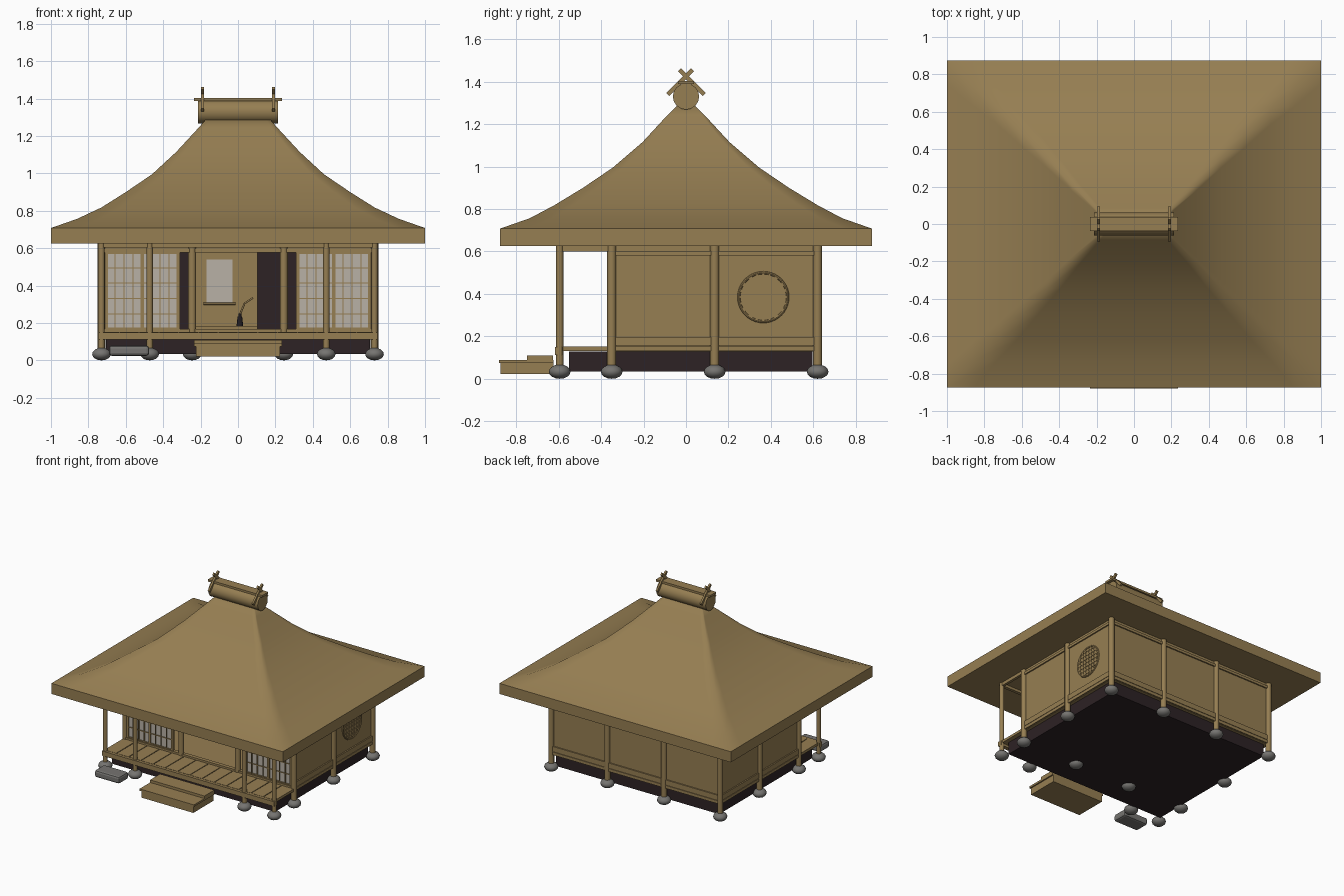
import bpy
import bmesh
import math
from mathutils import Matrix, Vector

default_cube = bpy.data.objects.get("Cube")
if default_cube:
    bpy.data.objects.remove(default_cube, do_unlink=True)


def make_material(name, red, green, blue):
    material = bpy.data.materials.new(name)
    material.use_nodes = True
    colour = (red, green, blue, 1)
    material.diffuse_color = colour
    material.node_tree.nodes["Principled BSDF"].inputs["Base Color"].default_value = colour
    return material


wood = make_material("straw brown", 0.305, 0.21, 0.085)
shadow = make_material("dark umber", 0.026, 0.016, 0.018)
paper = make_material("rice paper", 0.48, 0.44, 0.38)
stone = make_material("grey stone", 0.18, 0.175, 0.165)
ink = make_material("black glaze", 0.014, 0.011, 0.013)


def finish(name, bm, material, smooth_angle=None):
    """Turn a bmesh into a named object with one colour."""
    mesh = bpy.data.meshes.new(name)
    bmesh.ops.recalc_face_normals(bm, faces=bm.faces)
    bm.to_mesh(mesh)
    bm.free()
    mesh.materials.append(material)
    part = bpy.data.objects.new(name, mesh)
    bpy.context.collection.objects.link(part)
    if smooth_angle:
        bpy.ops.object.select_all(action="DESELECT")
        part.select_set(True)
        bpy.context.view_layer.objects.active = part
        bpy.ops.object.shade_smooth_by_angle(angle=math.radians(smooth_angle))
    return part


def add_box(bm, xs, ys, zs, turn=None):
    """Box between pairs of limits, optionally turned about its centre."""
    spans = (xs, ys, zs)
    centre = Vector([(low + high) / 2 for low, high in spans])
    size = [high - low for low, high in spans]
    matrix = Matrix.Translation(centre) @ (turn or Matrix()) @ Matrix.Diagonal(size + [1])
    bmesh.ops.create_cube(bm, size=1, matrix=matrix)


def box(name, xs, ys, zs, material=wood):
    bm = bmesh.new()
    add_box(bm, xs, ys, zs)
    return finish(name, bm, material)


def add_rod(bm, start, end, radius, tip=None, sides=16):
    start, end = Vector(start), Vector(end)
    axis = end - start
    matrix = Matrix.Translation((start + end) / 2) @ axis.to_track_quat("Z", "Y").to_matrix().to_4x4()
    bmesh.ops.create_cone(bm, cap_ends=True, segments=sides, radius1=radius,
                          radius2=radius if tip is None else tip,
                          depth=axis.length, matrix=matrix)


def rod(name, start, end, radius, material=wood, tip=None):
    bm = bmesh.new()
    add_rod(bm, start, end, radius, tip)
    return finish(name, bm, material, 40)


# Main levels and grid lines of the house
EAVE, FLOOR, SIDE = 0.625, 0.155, 0.73
FRONT, MIDDLE, BACK, PORCH, BAY = -0.35, 0.135, 0.62, -0.595, 0.245

# Thatched roof: rectangular rings lofted upwards, with a flat underside
rings = [(1, 0.875, EAVE), (1, 0.875, 0.708), (0.86, 0.735, 0.757), (0.73, 0.62, 0.818),
         (0.6, 0.485, 0.9), (0.46, 0.345, 0.995), (0.33, 0.205, 1.115),
         (0.21, 0.085, 1.245), (0.175, 0.045, 1.285)]
STEPS = 14
bm = bmesh.new()
loops = []
corners = [(-1, -1), (1, -1), (1, 1), (-1, 1)]
for half_x, half_y, height in rings:
    loop = []
    for i, (ax, ay) in enumerate(corners):
        bx, by = corners[(i + 1) % 4]
        for s in range(STEPS):
            t = s / STEPS
            loop.append(bm.verts.new(((ax + (bx - ax) * t) * half_x,
                                      (ay + (by - ay) * t) * half_y, height)))
    loops.append(loop)
for lower, upper in zip(loops, loops[1:]):
    for i in range(len(lower)):
        j = (i + 1) % len(lower)
        bm.faces.new((lower[i], lower[j], upper[j], upper[i]))
bm.faces.new(loops[0])
bm.faces.new(loops[-1])
finish("thatched_roof", bm, wood, 66)

# Ridge roll, cap board and crossed poles
rod("ridge_roll", (-0.213, 0, 1.33), (0.213, 0, 1.33), 0.062)
box("ridge_cap_board", (-0.235, 0.235), (-0.037, 0.037), (1.388, 1.404))
bm = bmesh.new()
for x in (-0.19, 0.19):
    for lean in (-1, 1):
        turn = Matrix.Rotation(math.radians(45 * lean), 4, "X")
        y = 0.028 * lean
        add_box(bm, (x - 0.007, x + 0.007), (y - 0.01, y + 0.01), (1.315, 1.48), turn)
finish("ridge_cross_poles", bm, wood)

# Posts, each on a rounded footing stone
wall_posts = [(x, y) for x in (-SIDE, SIDE) for y in (FRONT, MIDDLE, BACK)]
wall_posts += [(x, y) for x in (-BAY, BAY) for y in (FRONT, BACK)]
porch_posts = [(x, PORCH) for x in (-SIDE, -0.472, 0.472, SIDE)]
posts, footings = bmesh.new(), bmesh.new()
for spots, radius in ((wall_posts, 0.021), (porch_posts, 0.017)):
    for x, y in spots:
        add_rod(posts, (x, y, 0.05), (x, y, EAVE), radius)
        squash = Matrix.Translation((x, y, 0.034)) @ Matrix.Diagonal((1, 1, 0.66, 1))
        bmesh.ops.create_uvsphere(footings, u_segments=14, v_segments=8, radius=0.051, matrix=squash)
finish("posts", posts, wood, 40)
finish("footing_stones", footings, stone, 40)

# Dark underfloor and room floor
box("underfloor", (-0.705, 0.705), (-0.55, 0.597), (0.035, 0.13), shadow)
box("room_floor", (-0.72, 0.72), (FRONT - 0.01, BACK - 0.01), (0.13, FLOOR))

# Outer walls with rails at top and bottom
box("back_wall", (-SIDE, SIDE), (BACK - 0.025, BACK), (0.13, EAVE))
for label, side in (("left", 1), ("right", -1)):
    box(label + "_wall", sorted((side * 0.705, side * SIDE)), (FRONT, BACK), (0.13, EAVE))
rails = bmesh.new()
for low, high in ((0.132, FLOOR), (FLOOR + 0.003, 0.198), (0.582, 0.602)):
    for side in (-1, 1):
        add_box(rails, sorted((side * 0.72, side * 0.74)), (FRONT, BACK), (low, high))
    add_box(rails, (-SIDE, SIDE), (BACK - 0.01, BACK + 0.01), (low, high))
finish("wall_rails", rails, wood)

# Round lattice window in the left wall
window_y, window_z, window_r = 0.364, 0.385, 0.115
bpy.ops.mesh.primitive_torus_add(location=(SIDE, window_y, window_z),
                                 rotation=(0, math.radians(90), 0),
                                 major_radius=window_r, minor_radius=0.007,
                                 major_segments=40, minor_segments=8)
ring = bpy.context.object
ring.name = "round_window_ring"
ring.data.materials.append(wood)
bpy.ops.object.shade_smooth_by_angle()
bm = bmesh.new()
for i in range(-3, 4):
    offset = i * 0.03
    reach = math.sqrt(window_r ** 2 - offset ** 2)
    for along_y in (True, False):
        long_y, long_z = (reach, 0.005) if along_y else (0.005, reach)
        y = window_y + (0 if along_y else offset)
        z = window_z + (offset if along_y else 0)
        add_box(bm, (SIDE, SIDE + 0.005), (y - long_y, y + long_y), (z - long_z, z + long_z))
finish("round_window_lattice", bm, wood)

# Front beams
box("front_lintel", (-SIDE, SIDE), (FRONT - 0.015, FRONT + 0.015), (0.577, 0.598))
box("front_upper_wall", (-SIDE, SIDE), (FRONT - 0.008, FRONT + 0.008), (0.598, EAVE))
box("front_sill", (-SIDE, SIDE), (FRONT - 0.015, FRONT + 0.015), (0.14, 0.167))
box("porch_top_beam", (-SIDE, SIDE), (PORCH - 0.012, PORCH + 0.012), (0.604, EAVE))
for label, side in (("left", SIDE), ("right", -SIDE)):
    box(label + "_porch_tie_beam", (side - 0.01, side + 0.01), (PORCH, FRONT), (0.6, EAVE))

# Paper sliding screens
for label, x0, x1 in (("left", 0.32, 0.705), ("right", -0.705, -0.32)):
    z0, z1 = 0.167, 0.577
    box(label + "_screen_paper", (x0, x1), (FRONT - 0.002, FRONT + 0.004), (z0, z1), paper)
    bars = bmesh.new()
    cuts = 8
    for i in range(cuts + 1):
        x = x0 + (x1 - x0) * i / cuts
        half = 0.009 if i in (0, 4, cuts) else 0.0025
        add_box(bars, (x - half, x + half), (FRONT - 0.01, FRONT + 0.01), (z0, z1))
    for i in range(6):
        z = z0 + (z1 - z0) * i / 5
        half = 0.008 if i in (0, 5) else 0.0025
        add_box(bars, (x0, x1), (FRONT - 0.009, FRONT + 0.009), (z - half, z + half))
    finish(label + "_screen_lattice", bars, wood)

# Room interior: dark back, display alcove, hanging scroll, vase with twig
box("inner_dark_wall", (-0.7, 0.7), (0.2, 0.22), (FLOOR, EAVE), shadow)
box("alcove_panel", (-0.25, 0.105), (0.18, 0.2), (FLOOR, EAVE))
box("alcove_step", (-0.25, 0.105), (0.06, 0.18), (FLOOR, 0.185))
box("hanging_scroll", (-0.168, -0.03), (0.174, 0.18), (0.305, 0.54), paper)
rod("scroll_roller", (-0.185, 0.172, 0.303), (-0.013, 0.172, 0.303), 0.006)
rod("vase", (0.01, 0.12, 0.185), (0.01, 0.12, 0.235), 0.018, ink, 0.012)
rod("vase_neck", (0.01, 0.12, 0.235), (0.01, 0.12, 0.252), 0.008, ink)
rod("twig", (0.012, 0.12, 0.25), (0.035, 0.12, 0.305), 0.005)
rod("twig_tip", (0.035, 0.12, 0.305), (0.08, 0.12, 0.335), 0.005)

# Porch planks and edge beam
planks = bmesh.new()
count = 14
width = 2 * 0.74 / count
for i in range(count):
    x = -0.74 + i * width
    add_box(planks, (x + 0.003, x + width - 0.003), (PORCH, FRONT - 0.01), (0.132, 0.152))
finish("porch_planks", planks, wood)
box("porch_edge_beam", (-0.745, 0.745), (PORCH - 0.022, PORCH + 0.01), (0.113, 0.15))

# Entry steps and shoe stone
box("lower_step", (-0.225, 0.225), (-0.873, -0.625), (0.022, 0.075))
box("lower_step_tread", (-0.235, 0.235), (-0.88, -0.625), (0.075, 0.09))
box("upper_step", (-0.235, 0.235), (-0.75, -0.627), (0.09, 0.11))
shoe_stone = box("shoe_stone", (-0.69, -0.475), (-0.79, -0.67), (0.025, 0.08), stone)
bevel = shoe_stone.modifiers.new("worn edges", "BEVEL")
bevel.width, bevel.segments = 0.015, 2
